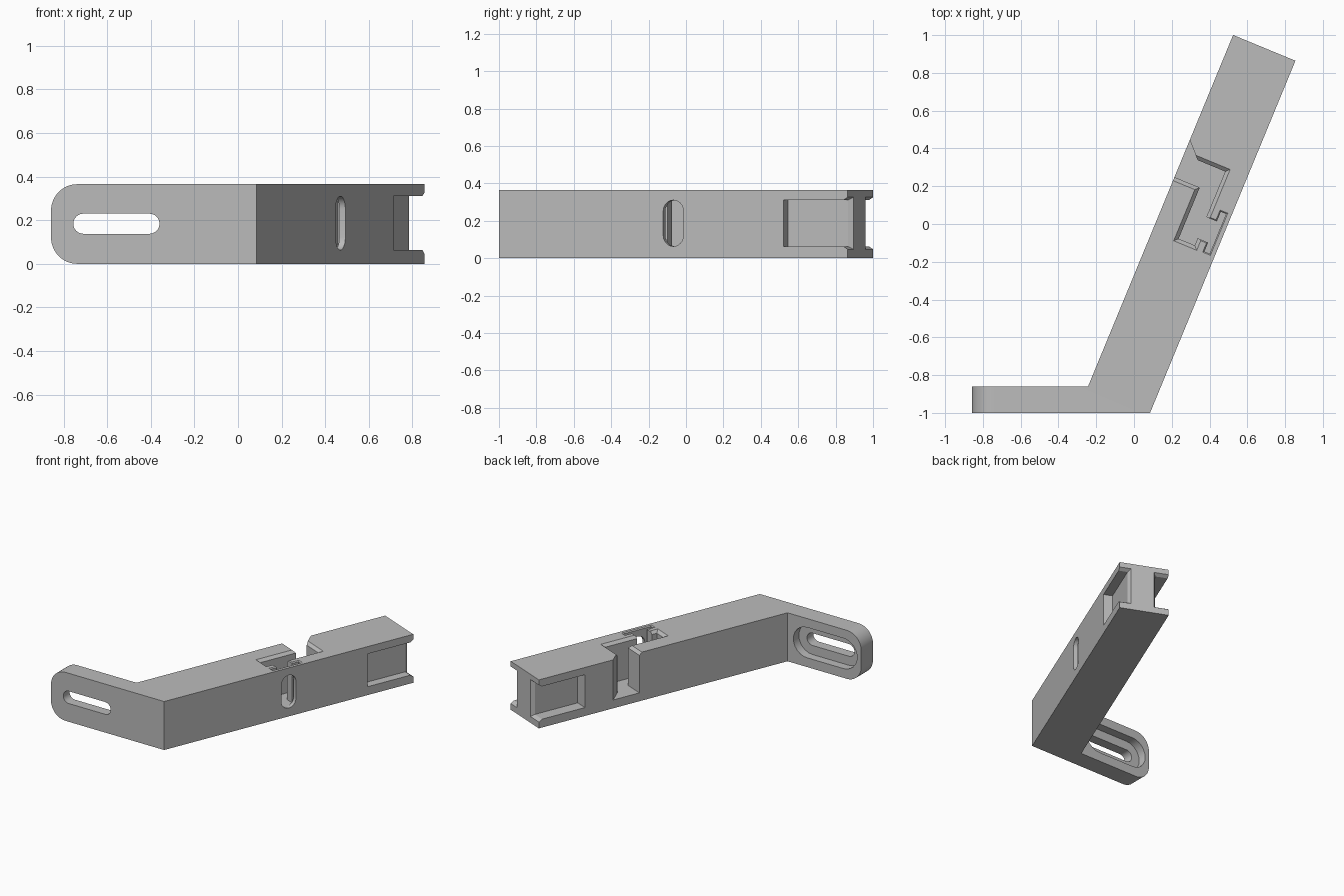
import bpy, bmesh, math
from mathutils import Vector

cube = bpy.data.objects.get("Cube")
if cube:
    bpy.data.objects.remove(cube, do_unlink=True)

HEIGHT, WIDTH, LENGTH = 0.365, 0.357, 2.017
LOW, HIGH = 0.063, 0.31           # vertical limits of the pockets
ELBOW = Vector((0.085, -1, 0))
ALONG = Vector((0.3816, 0.9243, 0))
ACROSS = Vector((-0.9243, 0.3816, 0))

grey = bpy.data.materials.new("grey plastic")
grey.use_nodes = True
grey.diffuse_color = (0.5, 0.5, 0.5, 1)
grey.node_tree.nodes["Principled BSDF"].inputs["Base Color"].default_value = (0.5, 0.5, 0.5, 1)


def arm(s, t, z):
    """Point at distance s along the arm, t in from its outer side."""
    return ELBOW + ALONG * s + ACROSS * t + Vector((0, 0, z))


def loft(name, rings):
    """Closed solid through matching rings of points."""
    bm = bmesh.new()
    loops = [[bm.verts.new(p) for p in ring] for ring in rings]
    for a, b in zip(loops, loops[1:]):
        for i in range(len(a)):
            j = (i + 1) % len(a)
            bm.faces.new((a[i], a[j], b[j], b[i]))
    bm.faces.new(loops[0])
    bm.faces.new(loops[-1])
    bmesh.ops.recalc_face_normals(bm, faces=bm.faces)
    mesh = bpy.data.meshes.new(name)
    bm.to_mesh(mesh)
    bm.free()
    mesh.materials.append(grey)
    obj = bpy.data.objects.new(name, mesh)
    bpy.context.collection.objects.link(obj)
    return obj


def cut(rings):
    """Subtract a lofted solid from the bracket."""
    cutter = loft("cutter", rings)
    cutter.hide_render = True
    mod = bracket.modifiers.new("cut", 'BOOLEAN')
    mod.operation, mod.solver, mod.object = 'DIFFERENCE', 'EXACT', cutter
    bpy.context.view_layer.objects.active = bracket
    bpy.ops.object.modifier_apply(modifier=mod.name)
    bpy.data.objects.remove(cutter, do_unlink=True)


def rect(a0, a1, b0, b1, grow=0):
    a0, a1, b0, b1 = a0 - grow, a1 + grow, b0 - grow, b1 + grow
    return [(a0, b0), (a1, b0), (a1, b1), (a0, b1)]


def stadium(a0, a1, b0, b1, steps=12):
    """Slot outline with round ends on its longer axis."""
    r = min(a1 - a0, b1 - b0) / 2
    ca, cb = (a0 + a1) / 2, (b0 + b1) / 2
    da, db = (a1 - a0) / 2 - r, (b1 - b0) / 2 - r
    start = -math.pi / 2 if da > db else 0
    points = []
    for side in (1, -1):
        for i in range(steps + 1):
            ang = start + math.pi * i / steps + (0 if side > 0 else math.pi)
            points.append((ca + side * da + r * math.cos(ang),
                           cb + side * db + r * math.sin(ang)))
    return points


def cavity(s0, s1, t0, t1, chamfer):
    """Pocket open at the top with a chamfered rim."""
    levels = ((LOW, 0), (HEIGHT - chamfer, 0), (HEIGHT + chamfer, 2 * chamfer))
    cut([[arm(s, t, z) for s, t in rect(s0, s1, t0, t1, g)] for z, g in levels])


# Angled body: mounting plate and long arm in one outline
inner = arm((0.14 - WIDTH * ACROSS.y) / ALONG.y, WIDTH, 0)
outline = [Vector((-0.857, -1, 0)), arm(0, 0, 0), arm(LENGTH, 0, 0),
           arm(LENGTH, WIDTH, 0), inner, Vector((-0.857, -0.86, 0))]
bracket = loft("angled_bracket", [outline, [p + Vector((0, 0, HEIGHT)) for p in outline]])

# Round the free end of the plate
bm = bmesh.new()
bm.from_mesh(bracket.data)
ends = [e for e in bm.edges if all(v.co.x < -0.8 for v in e.verts)
        and abs(e.verts[0].co.y - e.verts[1].co.y) > 0.1]
bmesh.ops.bevel(bm, geom=ends, offset=0.12, segments=12, profile=0.5, affect='EDGES')
bm.to_mesh(bracket.data)
bm.free()

# Screw slot through the plate and its wider recess behind
for margin, y0 in ((0, -1.1), (0.068, -0.925)):
    slot = stadium(-0.755 - margin, -0.36 + margin, 0.1375 - margin, 0.23 + margin)
    cut([[Vector((x, y, z)) for x, z in slot] for y in (y0, -0.8)])

# Side pockets that leave a web at the arm's end, flared at the mouth
for t0, t1 in ((-0.06, 0.065), (0.266, 0.42)):
    cut([[arm(s, t, z) for t, z in rect(t0, t1, LOW, HIGH, g)]
         for s, g in ((1.645, 0), (LENGTH - 0.025, 0), (LENGTH + 0.025, 0.032))])

# Stepped cavity in the middle of the arm
cavity(0.91, 1.333, 0.12, 0.212, 0.02)      # long chamber
cavity(1.203, 1.333, 0.13, 0.42, 0.02)      # branch to the inner side
cavity(0.951, 1.072, 0.045, 0.15, 0.006)    # neck
cavity(0.9, 1.127, 0.03, 0.06, 0.007)       # thin chamber

# Flared mouth of the branch
cut([[arm(s, t, z) for s, z in rect(1.203, s1, LOW, 0.45)]
     for t, s1 in ((0.28, 1.335), (0.37, 1.43))])

# Rounded window in the outer side
window = stadium(0.95, 1.067, LOW, HIGH)
cut([[arm(s, t, z) for s, z in window] for t in (-0.05, 0.045)])

# Smooth the round parts, keep the edges sharp
bpy.ops.object.select_all(action='DESELECT')
bracket.select_set(True)
bpy.context.view_layer.objects.active = bracket
bpy.ops.object.shade_smooth_by_angle(angle=math.radians(25))
